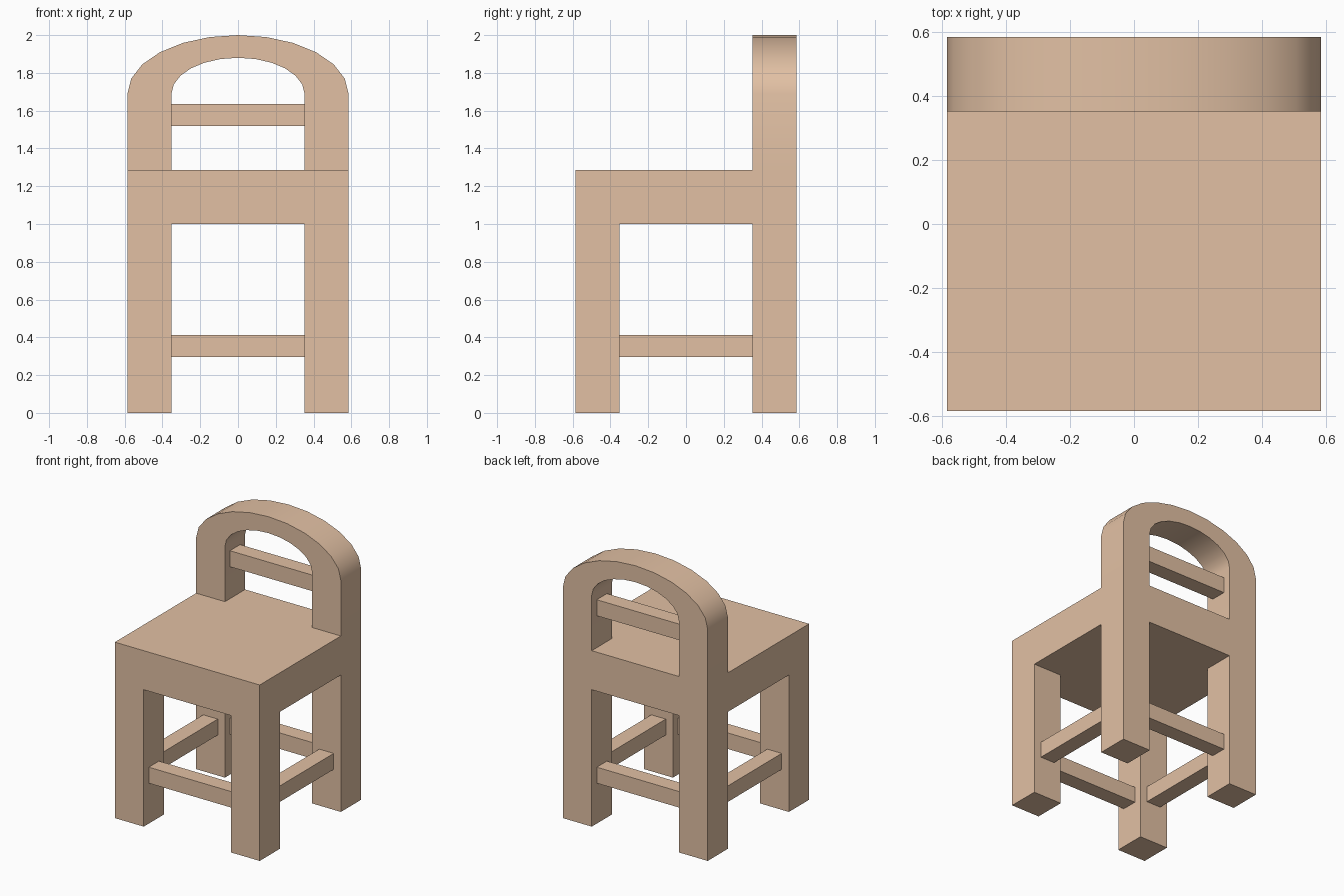
import bpy, bmesh, math

if "Cube" in bpy.data.objects:
    bpy.data.objects.remove(bpy.data.objects["Cube"])

OUT, INN = 0.585, 0.352            # outer and inner faces of the legs
SEAT_LO, SEAT_HI = 1.0, 1.285      # seat slab
SPRING, TOP, TOP_IN = 1.69, 2.0, 1.88  # arch start, outer top, inner top
RUNG = 0.117                       # rung thickness
MID = (OUT + INN) / 2              # leg centre line

wood = bpy.data.materials.new("wood")
wood.diffuse_color = (0.76, 0.53, 0.37, 1)
wood.use_nodes = True
wood.node_tree.nodes["Principled BSDF"].inputs["Base Color"].default_value = wood.diffuse_color


def prism(profile, y0, y1):
    """Faces of an (x, z) profile extruded along y."""
    a = [(round(x, 4), y0, round(z, 4)) for x, z in profile]
    b = [(x, y1, z) for x, _, z in a]
    n = len(a)
    return [a, b[::-1]] + [[a[i], b[i], b[(i + 1) % n], a[(i + 1) % n]] for i in range(n)]


def box(x0, x1, y0, y1, z0, z1):
    return prism([(x0, z0), (x1, z0), (x1, z1), (x0, z1)], y0, y1)


def make(name, blocks):
    """Join touching blocks into one skin, dropping the shared inner faces."""
    skin = {}
    for block in blocks:
        for face in block:
            key = frozenset(face)
            if key in skin:
                del skin[key]
            else:
                skin[key] = face
    bm = bmesh.new()
    verts = {}
    for face in skin.values():
        for co in face:
            if co not in verts:
                verts[co] = bm.verts.new(co)
        bm.faces.new([verts[co] for co in face])
    bmesh.ops.recalc_face_normals(bm, faces=bm.faces[:])
    mesh = bpy.data.meshes.new(name)
    bm.to_mesh(mesh)
    bm.free()
    mesh.materials.append(wood)
    ob = bpy.data.objects.new(name, mesh)
    bpy.context.collection.objects.link(ob)
    return ob


# Seat slab as a 3 x 3 grid so that legs and posts weld to its corners
spans = [(-OUT, -INN), (-INN, INN), (INN, OUT)]
blocks = [box(*sx, *sy, SEAT_LO, SEAT_HI) for sx in spans for sy in spans]

# Four legs and two back posts
for sx in (spans[0], spans[2]):
    for sy in (spans[0], spans[2]):
        blocks.append(box(*sx, *sy, 0, SEAT_LO))
    blocks.append(box(*sx, *spans[2], SEAT_HI, SPRING))


# Half-elliptical arch over the back posts
def arch_point(i, rx, top):
    t = math.pi * i / 12
    return rx * math.cos(t), SPRING + (top - SPRING) * math.sin(t)


for i in range(12):
    blocks.append(prism([arch_point(i, INN, TOP_IN), arch_point(i, OUT, TOP),
                         arch_point(i + 1, OUT, TOP), arch_point(i + 1, INN, TOP_IN)], INN, OUT))

frame = make("chair_frame", blocks)
bpy.context.view_layer.objects.active = frame
frame.select_set(True)
bpy.ops.object.shade_smooth_by_angle(angle=math.radians(35))


# Rungs between the legs and across the back
def cross_rung(name, y, z):
    make(name, [box(-INN, INN, y - RUNG / 2, y + RUNG / 2, z, z + RUNG)])


def side_rung(name, x, z):
    make(name, [box(x - RUNG / 2, x + RUNG / 2, -INN, INN, z, z + RUNG)])


cross_rung("front_rung", -MID, 0.295)
cross_rung("rear_rung", MID, 0.295)
side_rung("left_rung", -MID, 0.295)
side_rung("right_rung", MID, 0.295)
cross_rung("backrest_rail", MID, 1.518)
